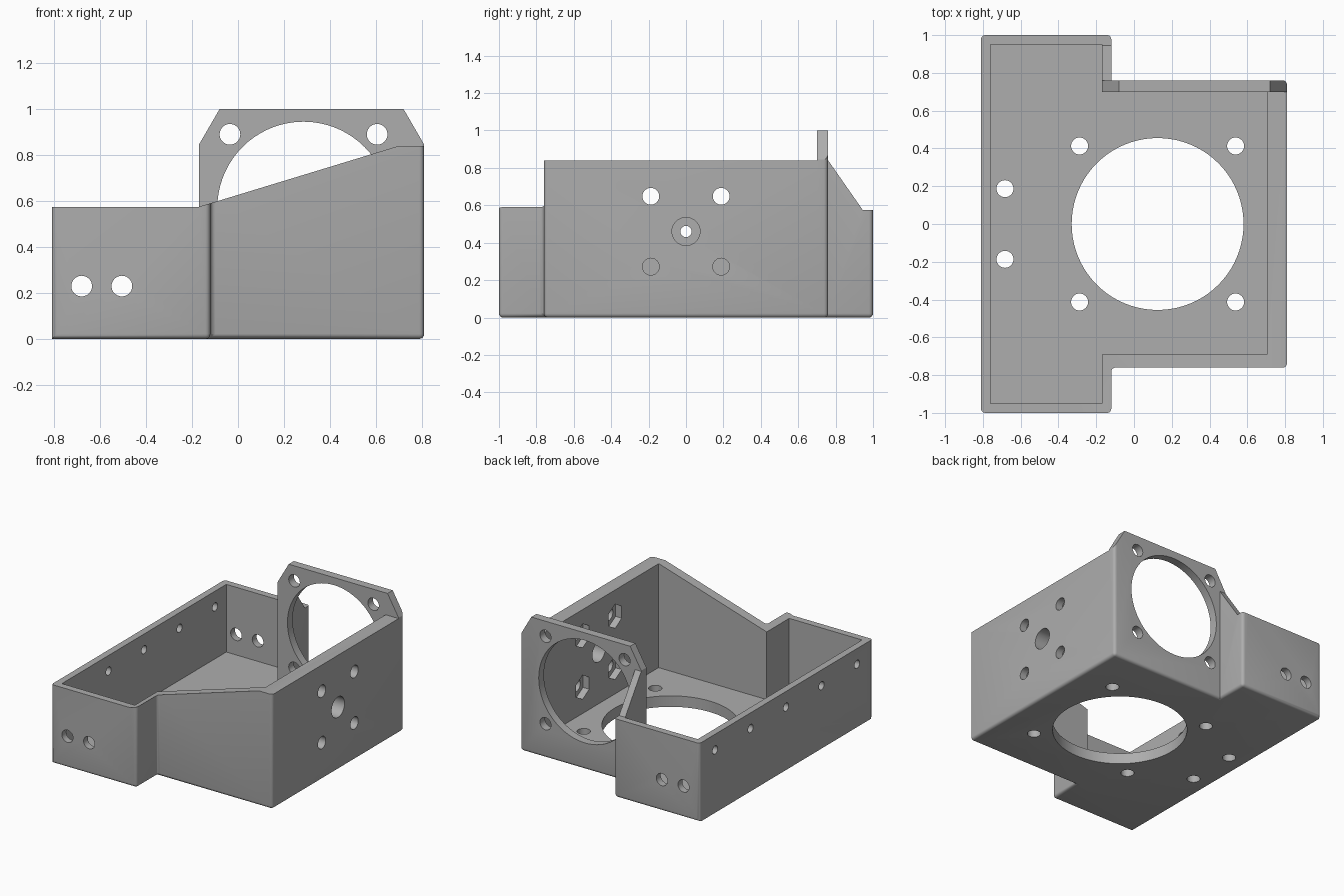
import bpy, bmesh, math
from mathutils import Vector

if "Cube" in bpy.data.objects:
    bpy.data.objects.remove(bpy.data.objects["Cube"], do_unlink=True)

FLOOR, LOW, HIGH, TOP = 0.08, 0.575, 0.84, 1.0
AXES = {"x": (1, 2, 0), "y": (0, 2, 1), "z": (0, 1, 2)}


def prism(name, profile, axis, start, end):
    """Extrude a flat profile along an axis."""
    u, v, w = AXES[axis]
    bm = bmesh.new()
    verts = []
    for a, b in profile:
        co = Vector()
        co[u], co[v], co[w] = a, b, start
        verts.append(bm.verts.new(co))
    face = bm.faces.new(verts)
    grown = bmesh.ops.extrude_face_region(bm, geom=[face])["geom"]
    shift = Vector()
    shift[w] = end - start
    bmesh.ops.translate(bm, vec=shift, verts=[g for g in grown if isinstance(g, bmesh.types.BMVert)])
    bmesh.ops.recalc_face_normals(bm, faces=bm.faces)
    mesh = bpy.data.meshes.new(name)
    bm.to_mesh(mesh)
    bm.free()
    obj = bpy.data.objects.new(name, mesh)
    bpy.context.collection.objects.link(obj)
    return obj


def ring(a, b, radius, sides=32, turn=0.0):
    return [(a + radius * math.cos(turn + math.tau * i / sides),
             b + radius * math.sin(turn + math.tau * i / sides)) for i in range(sides)]


def cut(profile, axis, start, end):
    """Subtract an extruded profile from the housing."""
    tool = prism("cutter", profile, axis, start, end)
    tool.hide_render = True
    mod = housing.modifiers.new("cut", "BOOLEAN")
    mod.operation, mod.solver, mod.object = "DIFFERENCE", "EXACT", tool
    bpy.context.view_layer.objects.active = housing
    bpy.ops.object.modifier_apply(modifier=mod.name)
    bpy.data.objects.remove(tool, do_unlink=True)


# Outer block: long bay on the left, wide bay on the right
outline = [(-0.81, -1), (-0.12, -1), (-0.12, -0.76), (0.81, -0.76),
           (0.81, 0.76), (-0.12, 0.76), (-0.12, 1), (-0.81, 1)]
housing = prism("housing", outline, "z", 0, TOP)

# Rounded vertical and bottom edges; the left bottom edge and rear inner corner stay sharp
bm = bmesh.new()
bm.from_mesh(housing.data)
rounded = []
for e in bm.edges:
    a, b = (v.co for v in e.verts)
    mid = (a + b) / 2
    vertical = abs(a.z - b.z) > 0.5
    inner_rear = abs(mid.x + 0.12) < 0.01 and abs(mid.y - 0.76) < 0.01
    if (vertical and not inner_rear) or (mid.z < 0.01 and mid.x > -0.8):
        rounded.append(e)
bmesh.ops.bevel(bm, geom=rounded, offset=0.022, offset_type="OFFSET",
                segments=4, profile=0.5, affect="EDGES", clamp_overlap=True)
bm.to_mesh(housing.data)
bm.free()

# Inner cavity
cut([(-0.76, -0.95), (-0.17, -0.95), (-0.17, -0.69), (0.705, -0.69),
     (0.705, 0.70), (-0.17, 0.70), (-0.17, 0.95), (-0.76, 0.95)], "z", FLOOR, 1.2)

# Low rim on the left bay, sloping rim on the front wall
cut([(-1, LOW), (-0.17, LOW), (-0.17, 1.2), (-1, 1.2)], "y", -1.1, 1.1)
cut([(-0.3, LOW), (-0.17, LOW), (0.70, HIGH), (1, HIGH), (1, 1.2), (-0.3, 1.2)], "y", -1.1, 0.70)

# Sloping gusset behind the fan plate
cut([(0.76, HIGH), (0.945, LOW), (1.1, LOW), (1.1, 1.2), (0.76, 1.2)], "x", -0.3, -0.05)

# Clipped corners of the fan plate
cut([(-0.17, 0.845), (-0.08, TOP), (-0.08, 1.2), (-0.3, 1.2), (-0.3, 0.845)], "y", 0.6, 0.9)
cut([(0.81, 0.845), (0.72, TOP), (0.72, 1.2), (0.95, 1.2), (0.95, 0.845)], "y", 0.6, 0.9)

# Fan opening and its four screw holes
cut(ring(0.285, 0.57, 0.375, 72), "y", 0.6, 0.9)
for sx in (-1, 1):
    for sz in (-1, 1):
        cut(ring(0.285 + sx * 0.32, 0.57 + sz * 0.32, 0.045), "y", 0.6, 0.9)

# Floor opening and screw holes
cut(ring(0.125, 0, 0.455, 80), "z", -0.1, 0.2)
for sy in (-1, 1):
    for x in (-0.288, 0.538):
        cut(ring(x, sy * 0.413, 0.045), "z", -0.1, 0.2)
    cut(ring(-0.683, sy * 0.187, 0.045), "z", -0.1, 0.2)

# Cable holes through both end walls
for x in (-0.68, -0.505):
    cut(ring(x, 0.23, 0.045), "y", -1.1, 1.1)

# Row of small holes along the left wall
for i in range(-2, 3):
    cut(ring(i * 0.41, 0.46, 0.03, 24), "x", -0.9, -0.7)

# Mounting pattern in the thick wall, with nut pockets on the inside
cut(ring(0, 0.46, 0.075), "x", 0.6, 0.9)
for sy in (-1, 1):
    for sz in (-1, 1):
        y, z = sy * 0.188, 0.46 + sz * 0.188
        cut(ring(y, z, 0.045), "x", 0.6, 0.9)
        cut(ring(y, z, 0.088, 6, math.pi / 2), "x", 0.6, 0.755)

# Plain grey finish
grey = bpy.data.materials.new("light_grey")
grey.use_nodes = True
colour = (0.42, 0.42, 0.42, 1)
grey.diffuse_color = colour
grey.node_tree.nodes["Principled BSDF"].inputs["Base Color"].default_value = colour
housing.data.materials.clear()
housing.data.materials.append(grey)

bpy.ops.object.select_all(action="DESELECT")
housing.select_set(True)
bpy.context.view_layer.objects.active = housing
bpy.ops.object.shade_smooth_by_angle(angle=math.radians(30))
